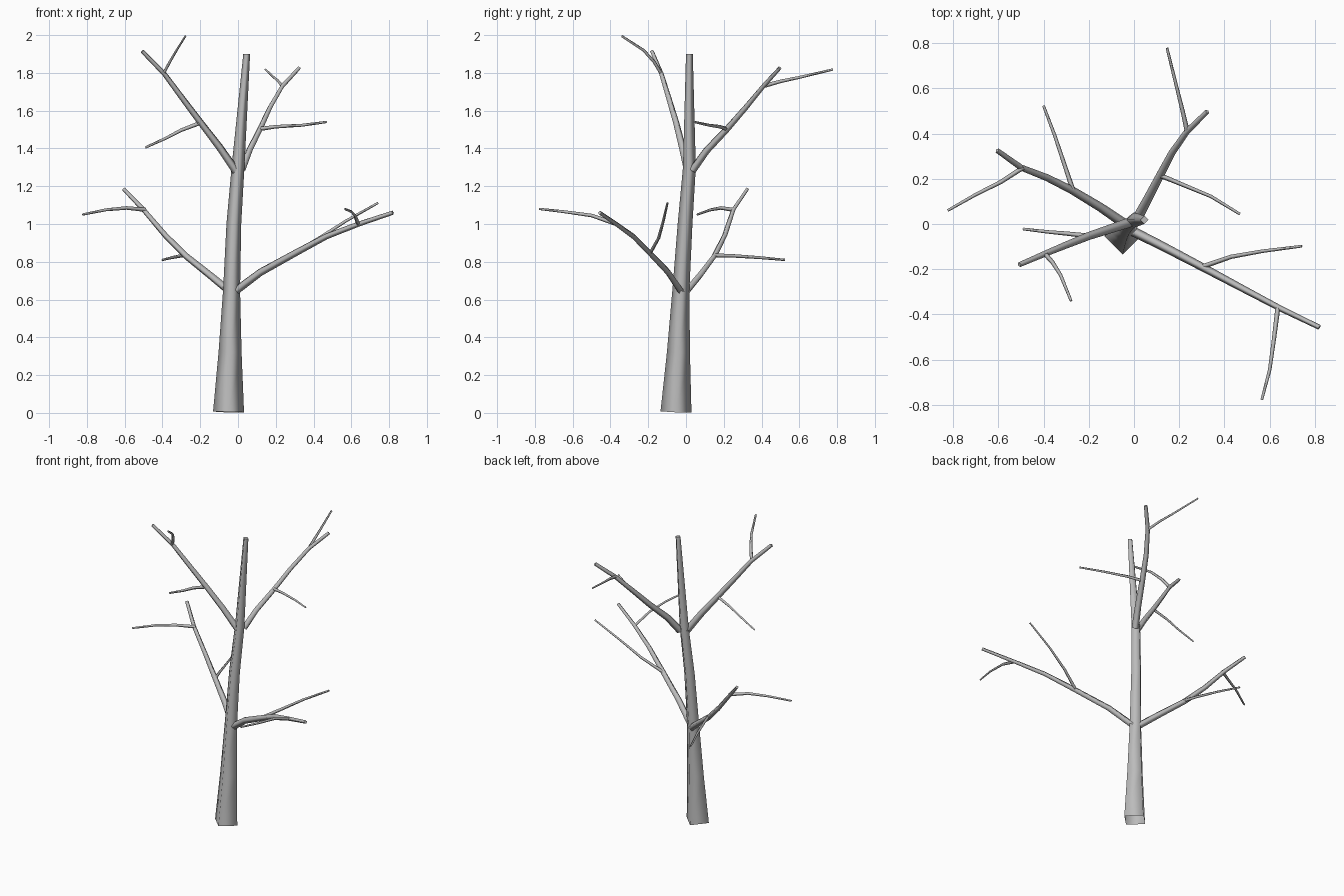
import bpy
import bmesh
from math import cos, sin, pi
from mathutils import Vector

cube = bpy.data.objects.get("Cube")
if cube:
    bpy.data.objects.remove(cube, do_unlink=True)

bark = bpy.data.materials.new("grey_bark")
bark.use_nodes = True
GREY = (0.5, 0.5, 0.5, 1)
bark.diffuse_color = GREY
bark.node_tree.nodes["Principled BSDF"].inputs["Base Color"].default_value = GREY

SIDES = 4


def limb(name, path, radii):
    """Four-sided tapered tube along a path: smooth sides, open root, flat tip."""
    pts = [Vector(p) for p in path]
    last = len(pts) - 1
    # a two-value radius tapers evenly along the limb
    if len(radii) == 2:
        radii = [radii[0] + (radii[1] - radii[0]) * i / last for i in range(last + 1)]
    overall = (pts[-1] - pts[0]).normalized()
    ref = Vector((1, 0, 0)) if overall.z > 0.9 else Vector((0, 0, 1))
    bm = bmesh.new()
    rings = []
    for i, p in enumerate(pts):
        tangent = (pts[min(i + 1, last)] - pts[max(i - 1, 0)]).normalized()
        u = (ref - tangent * ref.dot(tangent)).normalized()
        v = tangent.cross(u)
        angles = [2 * pi * k / SIDES for k in range(SIDES)]
        rings.append([bm.verts.new(p + radii[i] * (u * cos(a) + v * sin(a))) for a in angles])
    for a, b in zip(rings, rings[1:]):
        for k in range(SIDES):
            n = (k + 1) % SIDES
            bm.faces.new((a[k], a[n], b[n], b[k])).smooth = True
    bm.faces.new(rings[-1])
    mesh = bpy.data.meshes.new(name)
    bm.to_mesh(mesh)
    bm.free()
    mesh.materials.append(bark)
    obj = bpy.data.objects.new(name, mesh)
    bpy.context.collection.objects.link(obj)


# Trunk
limb("trunk",
     [(-.05, -.053, .005), (-.042, -.04, .32), (-.034, -.027, .65),
      (-.022, -.005, 1.0), (0, .018, 1.3), (.046, .018, 1.9)],
     [.082, .061, .045, .039, .034, .018])

# Main branches
BRANCH = (.022, .011)
limb("lower_left_branch",
     [(-.02, -.025, .64), (.12, -.095, .745), (.32, -.2, .855),
      (.47, -.28, .935), (.64, -.37, 1.0), (.82, -.457, 1.06)], BRANCH)
limb("lower_right_branch",
     [(-.04, 0, .64), (-.15, .075, .73), (-.275, .15, .83),
      (-.385, .205, .94), (-.5, .25, 1.075), (-.605, .325, 1.185)], BRANCH)
limb("upper_right_branch",
     [(-.01, .01, 1.28), (-.1, -.02, 1.41), (-.2, -.053, 1.54),
      (-.305, -.095, 1.68), (-.39, -.13, 1.795), (-.507, -.18, 1.915)], BRANCH)
limb("upper_left_branch",
     [(.02, .035, 1.285), (.06, .11, 1.39), (.115, .215, 1.5),
      (.168, .315, 1.615), (.235, .41, 1.73), (.324, .497, 1.826)], BRANCH)

# Twigs, two on each branch
TWIG = (.011, .006)
twigs = {
    "lower_left_inner_twig": [(.3, -.19, .845), (.43, -.145, .925), (.57, -.12, 1.015), (.742, -.098, 1.112)],
    "lower_left_outer_twig": [(.636, -.37, 1.0), (.62, -.5, 1.045), (.6, -.645, 1.065), (.565, -.777, 1.08)],
    "lower_right_outer_twig": [(-.49, .25, 1.075), (-.59, .185, 1.085), (-.7, .13, 1.075), (-.823, .06, 1.05)],
    "lower_right_inner_twig": [(-.27, .15, .833), (-.3, .24, .832), (-.35, .39, .822), (-.4, .523, .81)],
    "upper_right_outer_twig": [(-.395, -.13, 1.795), (-.36, -.17, 1.86), (-.325, -.225, 1.92), (-.278, -.34, 1.995)],
    "upper_right_inner_twig": [(-.2, -.053, 1.535), (-.3, -.042, 1.497), (-.38, -.035, 1.455), (-.49, -.022, 1.405)],
    "upper_left_outer_twig": [(.235, .41, 1.73), (.215, .5, 1.755), (.19, .6, 1.776), (.146, .778, 1.818)],
    "upper_left_inner_twig": [(.115, .215, 1.503), (.2, .18, 1.515), (.34, .122, 1.523), (.468, .044, 1.54)],
}
for name, path in twigs.items():
    limb(name, path, TWIG)
